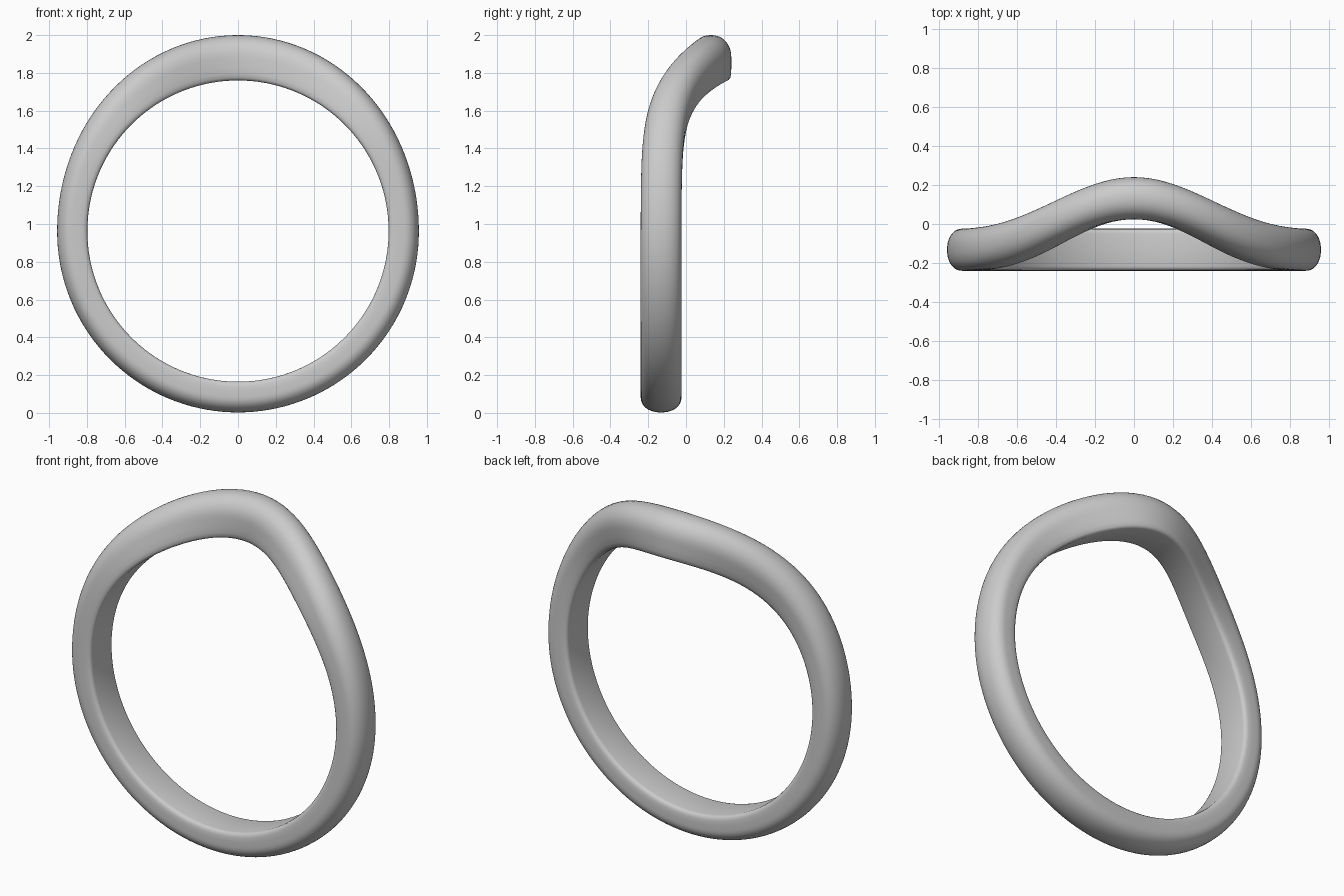
import bpy
import bmesh
from math import sin, cos, pi, exp

cube = bpy.data.objects.get("Cube")
if cube:
    bpy.data.objects.remove(cube)

BORE = 0.7975        # radius of the round opening
CENTRE_Z = 0.9625
WIDTH = 0.216        # band depth from front to back
SEGMENTS = 144
ARC = 20

# Polished grey metal
metal = bpy.data.materials.new("light grey metal")
metal.use_nodes = True
colour = (0.6, 0.6, 0.6, 1)
metal.diffuse_color = colour
metal.node_tree.nodes["Principled BSDF"].inputs["Base Color"].default_value = colour


def band_section():
    """D-shaped section: flat softened inside, domed outside (across, outward)."""
    dome = []
    for i in range(ARC + 1):
        a = pi * i / ARC
        c = cos(a)
        across = 0.5 * abs(c) ** 0.92 * (1 if c > 0 else -1)
        dome.append((across, 0.5 + 0.5 * max(sin(a), 0) ** 0.92))
    edge = [(0.5, 0.3), (0.495, 0.15), (0.475, 0.06), (0.44, 0.015), (0.39, 0)]
    left = [(-u, v) for u, v in edge]
    right = list(reversed(edge))
    return dome + left + [(0, 0)] + right


section = band_section()
bm = bmesh.new()
rings = []
for i in range(SEGMENTS):
    a = 2 * pi * i / SEGMENTS
    off_top = min(a, 2 * pi - a)
    # The crown sweeps backward and the band thickens towards it
    y_mid = -0.132 + 0.264 * exp(-(off_top / 0.575) ** 2)
    thick = 0.16 + 0.08 * max(cos(a), 0) ** 2 + 0.0025 * max(-cos(a), 0)
    ring = []
    for u, v in section:
        r = BORE + thick * v
        ring.append(bm.verts.new((r * sin(a), y_mid + WIDTH * u, CENTRE_Z + r * cos(a))))
    rings.append(ring)

# Bridge neighbouring sections around the loop
n = len(section)
for i, ring in enumerate(rings):
    following = rings[(i + 1) % SEGMENTS]
    for j in range(n):
        k = (j + 1) % n
        bm.faces.new((ring[j], ring[k], following[k], following[j])).smooth = True
bmesh.ops.recalc_face_normals(bm, faces=bm.faces)

mesh = bpy.data.meshes.new("curved_band")
bm.to_mesh(mesh)
bm.free()
mesh.materials.append(metal)
band = bpy.data.objects.new("curved_band", mesh)
bpy.context.collection.objects.link(band)
